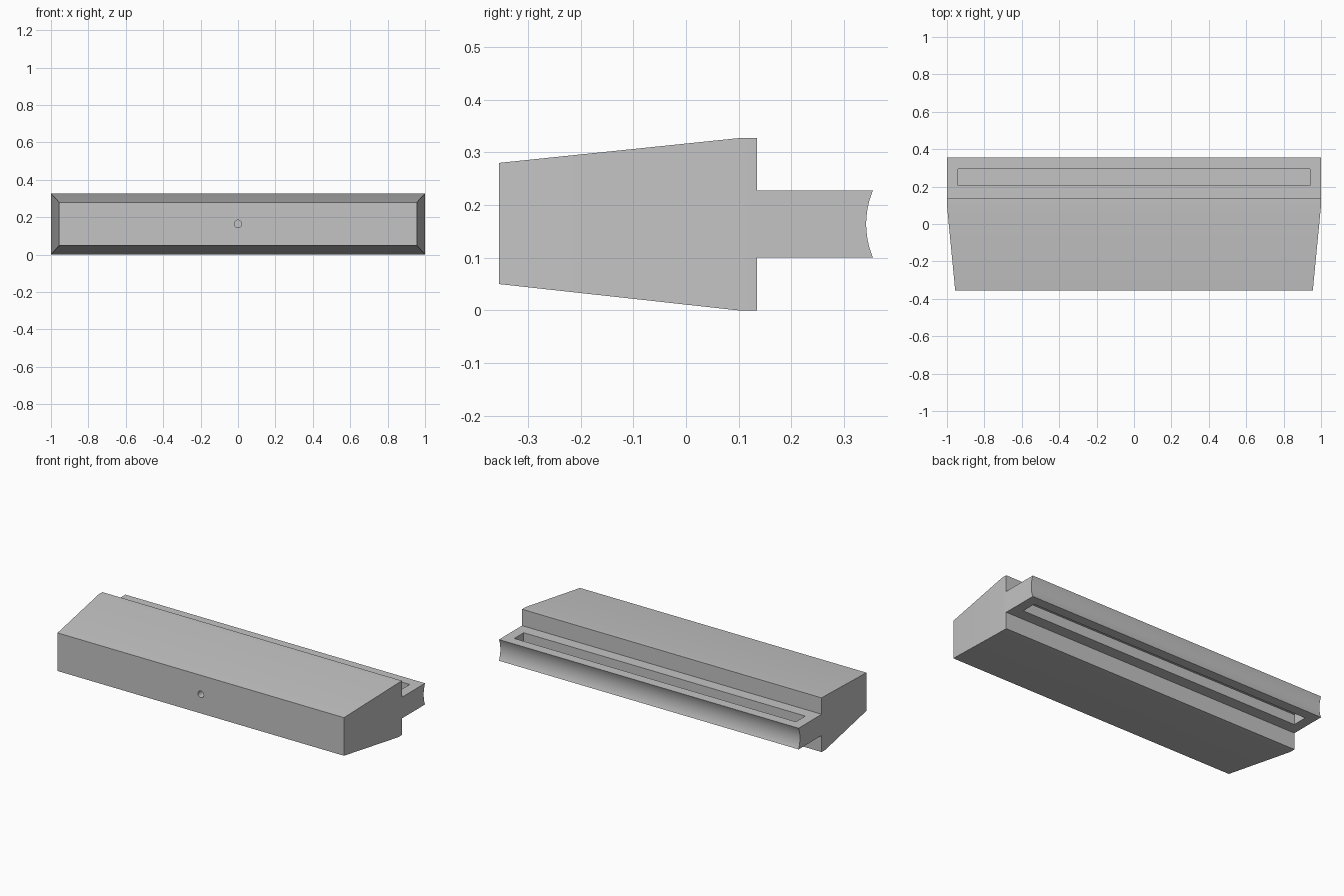
import bpy, bmesh, math
from mathutils import Matrix

cube = bpy.data.objects.get("Cube")
if cube:
    bpy.data.objects.remove(cube, do_unlink=True)

grey = bpy.data.materials.new("plain grey")
grey.use_nodes = True
grey.diffuse_color = (0.55, 0.55, 0.55, 1)
grey.node_tree.nodes["Principled BSDF"].inputs["Base Color"].default_value = grey.diffuse_color

FRONT, SHOULDER, STEP, BACK = -0.355, 0.10, 0.135, 0.355
TOP, MID = 0.327, 0.164
TONGUE, SAG = 0.064, 0.013          # tongue half height, depth of its hollow


def add_object(name, bm):
    mesh = bpy.data.meshes.new(name)
    bmesh.ops.recalc_face_normals(bm, faces=bm.faces[:])
    bm.to_mesh(mesh)
    bm.free()
    mesh.materials.append(grey)
    obj = bpy.data.objects.new(name, mesh)
    bpy.context.collection.objects.link(obj)
    return obj


# Side profile: tapered block, stepped tongue, hollow rear edge
radius = (TONGUE ** 2 + SAG ** 2) / (2 * SAG)
half_angle = math.asin(TONGUE / radius)
steps = 24
profile = [(FRONT, 0.05), (SHOULDER, 0), (STEP, 0), (STEP, MID - TONGUE)]
for i in range(steps + 1):
    a = half_angle * (2 * i / steps - 1)
    profile.append((BACK - SAG + radius * (1 - math.cos(a)), MID + radius * math.sin(a)))
profile += [(STEP, MID + TONGUE), (STEP, TOP), (SHOULDER, TOP), (FRONT, 0.28)]

bm = bmesh.new()
face = bm.faces.new([bm.verts.new((-1, y, z)) for y, z in profile])
new = bmesh.ops.extrude_face_region(bm, geom=[face])["geom"]
bmesh.ops.translate(bm, vec=(2, 0, 0), verts=[v for v in new if isinstance(v, bmesh.types.BMVert)])

# Narrow the front end, creasing the sides at the shoulder
bmesh.ops.bisect_plane(bm, geom=bm.verts[:] + bm.edges[:] + bm.faces[:], dist=0.0001,
                       plane_co=(0, SHOULDER, 0), plane_no=(0, 1, 0))
for v in bm.verts:
    if v.co.y < SHOULDER - 0.01:
        v.co.x *= 0.956
body = add_object("tapered_block", bm)


def cut(name, bm):
    cutter = add_object(name, bm)
    cutter.hide_render = True
    mod = body.modifiers.new(name, "BOOLEAN")
    mod.operation = "DIFFERENCE"
    mod.solver = "EXACT"
    mod.object = cutter
    bpy.context.view_layer.objects.active = body
    bpy.ops.object.modifier_apply(modifier=name)
    bpy.data.objects.remove(cutter, do_unlink=True)


# Long pockets above and below the tongue, with a thin web between them
for side, name in ((1, "upper_pocket"), (-1, "lower_pocket")):
    bm = bmesh.new()
    bmesh.ops.create_cube(bm, size=1, matrix=Matrix.Translation((0, 0.25, MID + side * 0.054))
                          @ Matrix.Diagonal((1.88, 0.09, 0.1, 1)))
    cut(name, bm)

# Small blind hole in the front face
bm = bmesh.new()
bmesh.ops.create_cone(bm, cap_ends=True, segments=32, radius1=0.02, radius2=0.02, depth=0.2,
                      matrix=Matrix.Translation((0, FRONT, MID + 0.001))
                      @ Matrix.Rotation(math.pi / 2, 4, "X"))
cut("front_hole", bm)

# Smooth curved surfaces, crisp edges
bpy.ops.object.select_all(action="DESELECT")
body.select_set(True)
bpy.context.view_layer.objects.active = body
bpy.ops.object.shade_smooth_by_angle(angle=math.radians(20))
